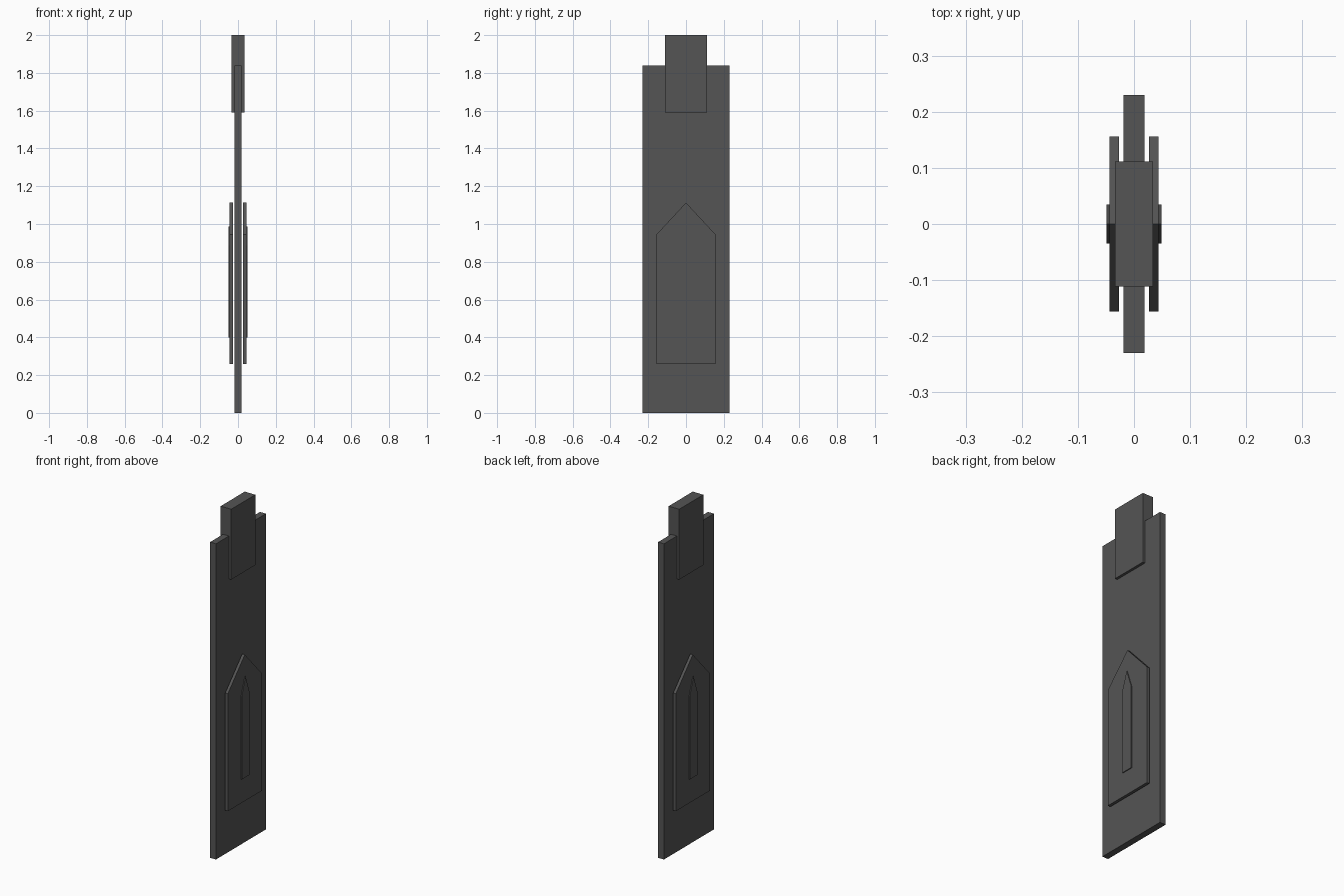
import bpy
import bmesh

if "Cube" in bpy.data.objects:
    bpy.data.objects.remove(bpy.data.objects["Cube"])

mat = bpy.data.materials.new("dark grey")
mat.diffuse_color = (0.09, 0.09, 0.09, 1)
mat.use_nodes = True
mat.node_tree.nodes["Principled BSDF"].inputs["Base Color"].default_value = mat.diffuse_color


def extrude_x(name, outline, x0, x1):
    """Closed prism from a (y, z) outline, spanning x0 to x1."""
    bm = bmesh.new()
    face = bm.faces.new([bm.verts.new((x0, y, z)) for y, z in outline])
    res = bmesh.ops.extrude_face_region(bm, geom=[face])
    moved = [g for g in res["geom"] if isinstance(g, bmesh.types.BMVert)]
    bmesh.ops.translate(bm, verts=moved, vec=(x1 - x0, 0, 0))
    bmesh.ops.recalc_face_normals(bm, faces=bm.faces)
    mesh = bpy.data.meshes.new(name)
    bm.to_mesh(mesh)
    bm.free()
    mesh.materials.append(mat)
    obj = bpy.data.objects.new(name, mesh)
    bpy.context.collection.objects.link(obj)
    return obj


def rect(w, z0, z1):
    return [(-w, z0), (w, z0), (w, z1), (-w, z1)]


def gable(w, z0, shoulder, peak):
    return [(-w, z0), (w, z0), (w, shoulder), (0, peak), (-w, shoulder)]


# Main board and the thicker block at its top
extrude_x("board", rect(0.23, 0, 1.84), -0.019, 0.019)
extrude_x("top_block", rect(0.111, 1.59, 2.0), -0.034, 0.034)

# Pointed plate and narrow raised strip, mirrored to both sides
for name, outline, x0, x1 in (
    ("pointed_plate", gable(0.156, 0.26, 0.945, 1.113), 0.027, 0.044),
    ("raised_strip", gable(0.035, 0.40, 0.885, 0.988), 0.032, 0.049),
):
    obj = extrude_x(name, outline, x0, x1)
    obj.modifiers.new("mirror", "MIRROR").use_axis = (True, False, False)
